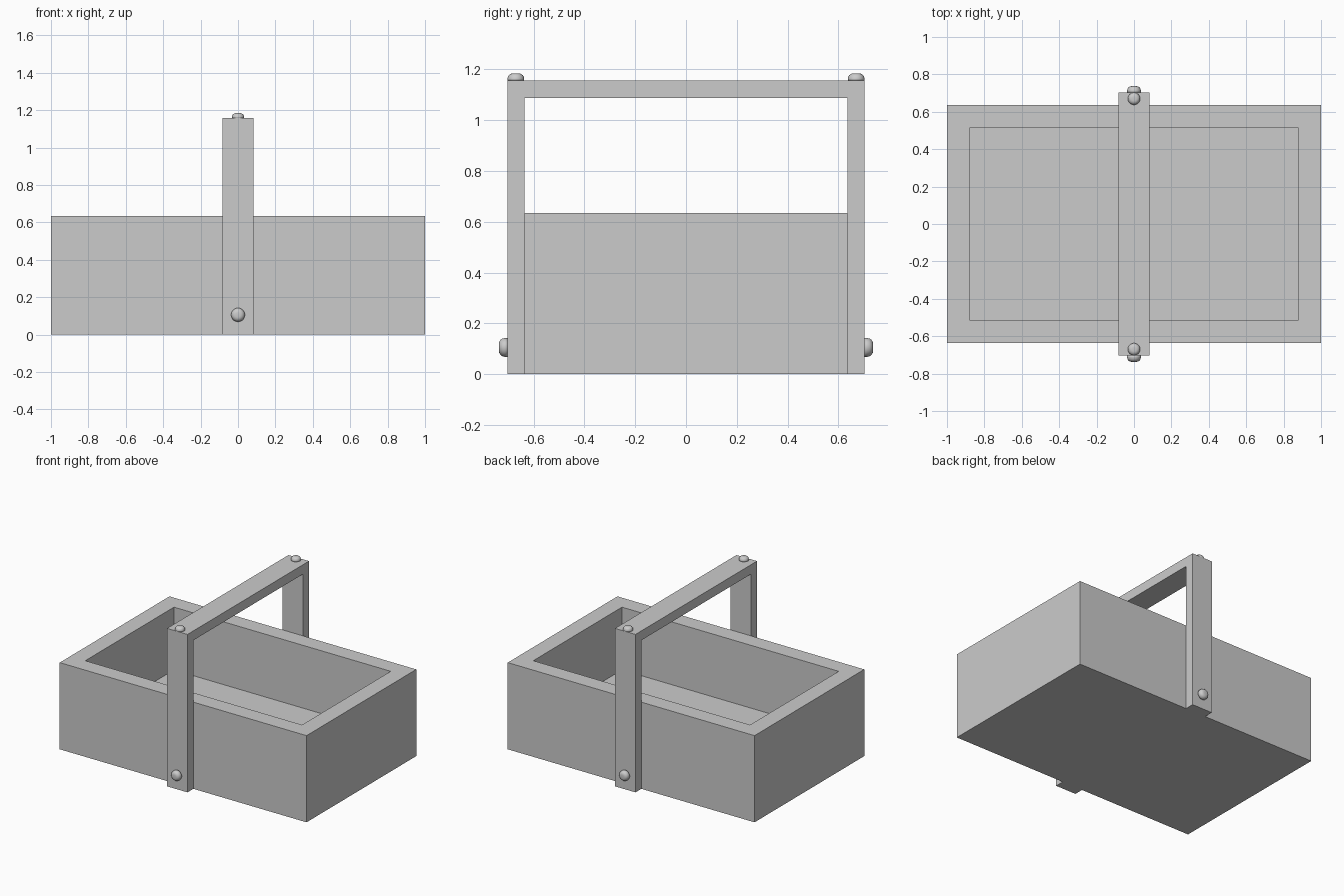
import bpy, bmesh, math
from mathutils import Matrix

if "Cube" in bpy.data.objects:
    bpy.data.objects.remove(bpy.data.objects["Cube"], do_unlink=True)

grey = bpy.data.materials.new("plain_grey")
grey.use_nodes = True
grey.diffuse_color = (0.6, 0.6, 0.6, 1)
grey.node_tree.nodes["Principled BSDF"].inputs["Base Color"].default_value = (0.6, 0.6, 0.6, 1)

WIDTH, DEPTH, HEIGHT = 1.0, 0.635, 0.635   # half width, half depth, height of the basket
OUT, TOP, HALF = 0.703, 1.157, 0.083       # handle: outer y, top z, half width


def make_object(name, bm):
    bmesh.ops.recalc_face_normals(bm, faces=bm.faces[:])
    mesh = bpy.data.meshes.new(name)
    bm.to_mesh(mesh)
    bm.free()
    mesh.materials.append(grey)
    obj = bpy.data.objects.new(name, mesh)
    bpy.context.collection.objects.link(obj)
    return obj


# Basket: a block whose top is inset for the rim and pushed down for the cavity
bm = bmesh.new()
bmesh.ops.create_cube(bm, size=1, matrix=Matrix.Translation((0, 0, HEIGHT / 2))
                      @ Matrix.Diagonal((2 * WIDTH, 2 * DEPTH, HEIGHT, 1)))
top = max(bm.faces, key=lambda f: f.calc_center_median().z)
bmesh.ops.inset_region(bm, faces=[top], thickness=0.172)
well = bmesh.ops.extrude_face_region(bm, geom=[top])
bmesh.ops.translate(bm, vec=(0, 0, 0.175 - HEIGHT),
                    verts=[v for v in well["geom"] if isinstance(v, bmesh.types.BMVert)])
if top.is_valid:
    bmesh.ops.delete(bm, geom=[top], context='FACES_ONLY')
make_object("basket", bm)

# Handle: an upside-down U profile extruded across its width
bm = bmesh.new()
profile = [(-OUT, 0), (-OUT, TOP), (OUT, TOP), (OUT, 0),
           (DEPTH, 0), (DEPTH, 1.088), (-DEPTH, 1.088), (-DEPTH, 0)]
side = bm.faces.new([bm.verts.new((-HALF, y, z)) for y, z in profile])
arch = bmesh.ops.extrude_face_region(bm, geom=[side])
bmesh.ops.translate(bm, vec=(2 * HALF, 0, 0),
                    verts=[v for v in arch["geom"] if isinstance(v, bmesh.types.BMVert)])
make_object("handle", bm)


# Rounded studs on the handle corners and near the feet
def stud(name, location, tilt, radius, height):
    bm = bmesh.new()
    bmesh.ops.create_cone(bm, cap_ends=True, segments=24, radius1=radius, radius2=radius,
                          depth=height, matrix=Matrix.Translation((0, 0, height / 2)))
    rim = [e for e in bm.edges if all(v.co.z > height / 2 for v in e.verts)]
    bmesh.ops.bevel(bm, geom=rim, offset=radius * 0.65, segments=4, profile=0.5,
                    affect='EDGES')
    obj = make_object(name, bm)
    obj.location = location
    obj.rotation_euler.x = tilt
    for poly in obj.data.polygons:
        poly.use_smooth = True


for label, s in (("front", -1), ("back", 1)):
    stud(label + "_top_stud", (0, s * 0.67, TOP), 0, 0.033, 0.027)
    stud(label + "_foot_stud", (0, s * OUT, 0.105), -s * math.pi / 2, 0.037, 0.034)
